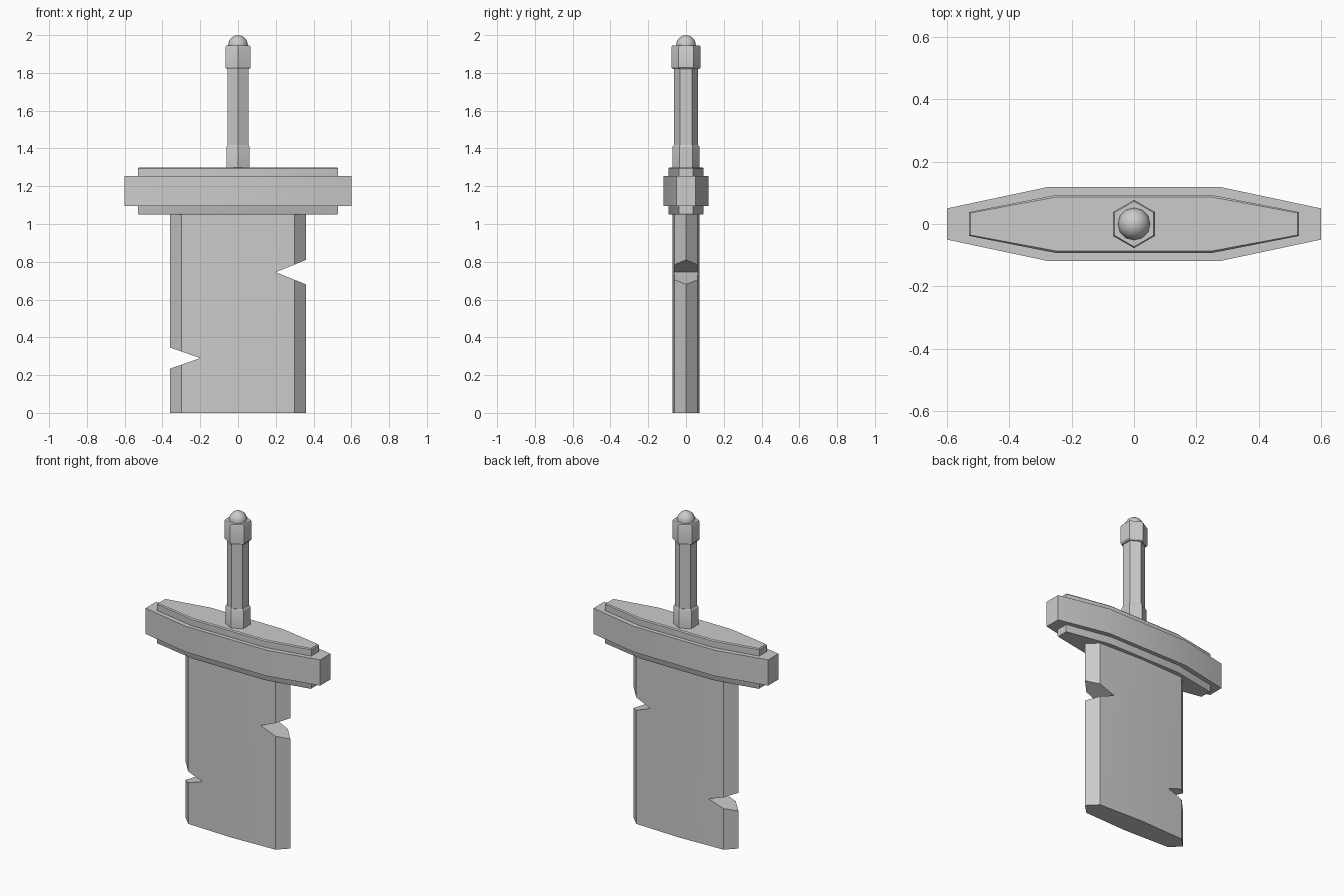
import bpy, bmesh, math

if "Cube" in bpy.data.objects:
    bpy.data.objects.remove(bpy.data.objects["Cube"])


def loft(name, outline, rings):
    """Closed solid: the xy outline repeated at each (z, inset) and capped."""
    bm = bmesh.new()
    xmax = max(abs(p[0]) for p in outline)
    ymax = max(abs(p[1]) for p in outline)
    loops = []
    for z, inset in rings:
        sx, sy = 1 - inset / xmax, 1 - inset / ymax
        loops.append([bm.verts.new((x * sx, y * sy, z)) for x, y in outline])
    n = len(outline)
    for a, b in zip(loops, loops[1:]):
        for i in range(n):
            j = (i + 1) % n
            bm.faces.new((a[i], a[j], b[j], b[i]))
    bm.faces.new(loops[0][::-1])
    bm.faces.new(loops[-1])
    return finish(name, bm)


def finish(name, bm):
    bmesh.ops.recalc_face_normals(bm, faces=bm.faces)
    mesh = bpy.data.meshes.new(name)
    bm.to_mesh(mesh)
    bm.free()
    obj = bpy.data.objects.new(name, mesh)
    bpy.context.collection.objects.link(obj)
    return obj


def smooth(obj):
    bpy.ops.object.select_all(action='DESELECT')
    obj.select_set(True)
    bpy.context.view_layer.objects.active = obj
    bpy.ops.object.shade_smooth_by_angle(angle=math.radians(30))


def tapered(x_end, y_end, x_mid, y_mid):
    """Long eight-sided outline with narrowed ends."""
    half = [(x_end, -y_end), (x_end, y_end), (x_mid, y_mid), (-x_mid, y_mid)]
    return half + [(-x, -y) for x, y in half]


def hexagon(r):
    return [(r * math.cos(math.radians(a)), r * math.sin(math.radians(a)))
            for a in range(30, 390, 60)]


def notch_cutter(name, side, z, half_height):
    """Wedge that opens outward from its tip at x = 0.2."""
    bm = bmesh.new()
    far = 0.5
    h = half_height * (far - 0.2) / 0.16
    profile = [(0.2, z), (far, z + h), (far, z - h)]
    front, back = [[bm.verts.new((side * x, y, pz)) for x, pz in profile]
                   for y in (-0.3, 0.3)]
    bm.faces.new(front)
    bm.faces.new(back[::-1])
    for i in range(3):
        j = (i + 1) % 3
        bm.faces.new((front[i], front[j], back[j], back[i]))
    cutter = finish(name, bm)
    cutter.hide_render = True
    return cutter


# Blade with bevelled edges, then the two nicks
half = [(0.36, 0), (0.30, 0.06), (0, 0.071), (-0.30, 0.06)]
blade = loft("blade", half + [(-x, -y) for x, y in half], [(0, 0), (1.07, 0)])
cutters = [notch_cutter("upper_notch_cutter", 1, 0.745, 0.065),
           notch_cutter("lower_notch_cutter", -1, 0.29, 0.056)]
bpy.context.view_layer.objects.active = blade
for c in cutters:
    mod = blade.modifiers.new("notch", 'BOOLEAN')
    mod.operation, mod.solver, mod.object = 'DIFFERENCE', 'EXACT', c
    bpy.ops.object.modifier_apply(modifier=mod.name)
    bpy.data.objects.remove(c)

# Cross guard and its thinner core plate
guard = loft("guard", tapered(0.60, 0.05, 0.28, 0.118), [(1.095, 0), (1.255, 0)])
plate = loft("guard_plate", tapered(0.53, 0.038, 0.25, 0.093),
             [(1.05, 0.004), (1.056, 0), (1.294, 0), (1.30, 0.006)])

# Hexagonal grip, collar and pommel
collar = loft("grip_collar", hexagon(0.071), [(1.29, 0), (1.408, 0), (1.418, 0.006)])
grip = loft("grip", hexagon(0.063), [(1.40, 0), (1.83, 0)])
pommel = loft("pommel", hexagon(0.077),
              [(1.82, 0.006), (1.828, 0), (1.937, 0), (1.945, 0.004)])

# Rounded end
bm = bmesh.new()
bmesh.ops.create_uvsphere(bm, u_segments=12, v_segments=8, radius=0.052)
bmesh.ops.translate(bm, verts=bm.verts, vec=(0, 0, 1.948))
knob = finish("pommel_knob", bm)

for part in (blade, guard, plate, collar, grip, pommel, knob):
    smooth(part)
